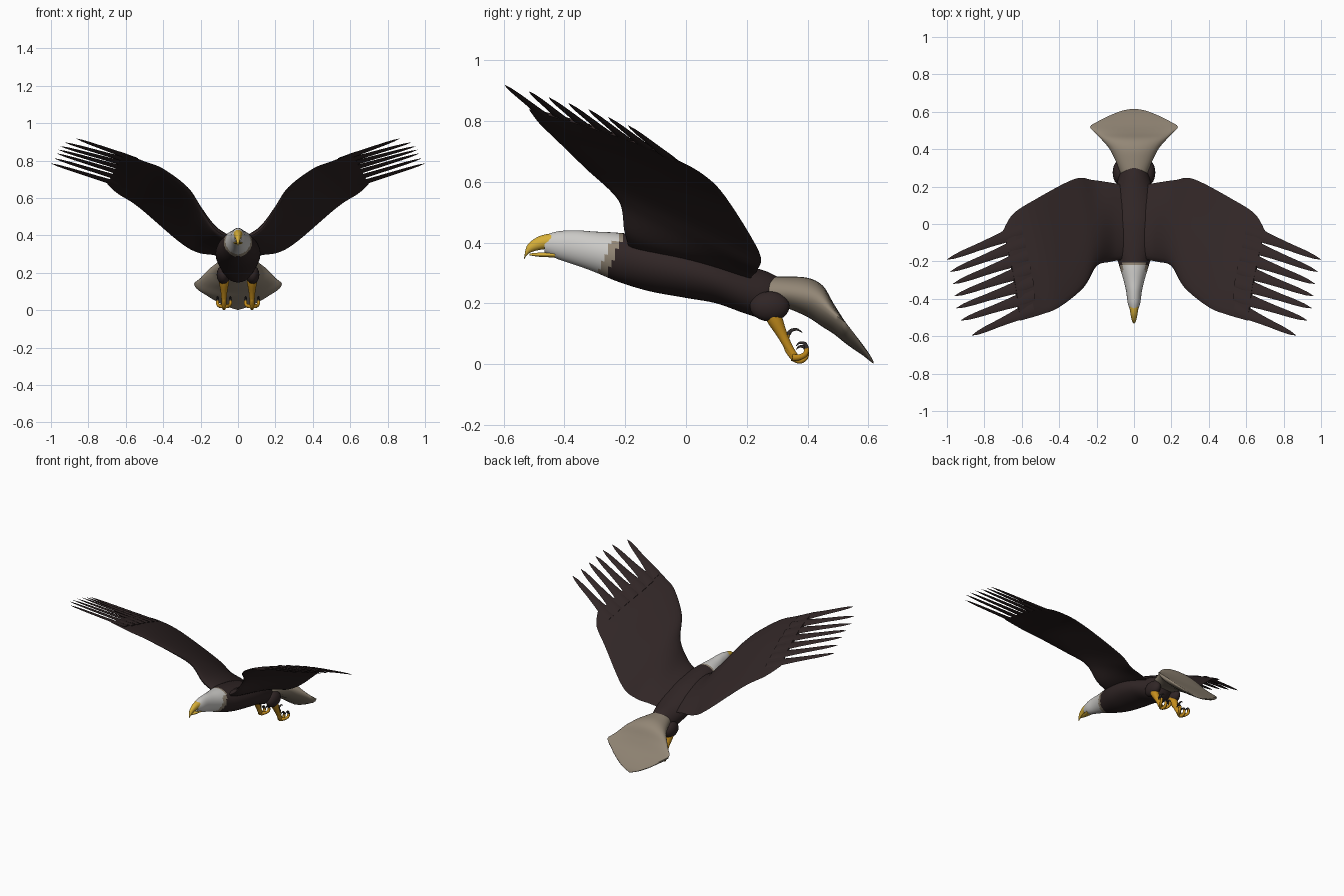
import bpy, bmesh, math
from mathutils import Vector as V

if "Cube" in bpy.data.objects:
    bpy.data.objects.remove(bpy.data.objects["Cube"])


def mat(name, r, g, b):
    m = bpy.data.materials.new(name)
    m.diffuse_color = (r, g, b, 1)
    m.use_nodes = True
    m.node_tree.nodes["Principled BSDF"].inputs["Base Color"].default_value = m.diffuse_color
    return m


BROWN = mat("dark brown", .03, .019, .019)
WHITE = mat("white", .6, .59, .57)
TAN = mat("tan", .29, .24, .18)
YELLOW = mat("beak yellow", .68, .43, .04)
ORANGE = mat("leg orange", .56, .27, .012)
DARK = mat("talon grey", .03, .026, .026)


def smooth_rows(rows, k):
    """Catmull-Rom interpolation of rows of numbers."""
    out = []
    for i in range(len(rows) - 1):
        a, b, c, d = (rows[max(0, i - 1)], rows[i], rows[i + 1], rows[min(len(rows) - 1, i + 2)])
        for j in range(k):
            t = j / k
            out.append([.5 * (2 * q + (r - p) * t + (2 * p - 5 * q + 4 * r - s) * t * t
                              + (3 * q - p - 3 * r + s) * t ** 3) for p, q, r, s in zip(a, b, c, d)])
    return out + [list(rows[-1])]


def loft(name, rings, mats, rule=None, mirror=False, angle=60):
    """Skin a list of point rings, with capped ends."""
    bm = bmesh.new()
    vs = [[bm.verts.new(p) for p in r] for r in rings]
    n = len(vs[0])
    for a, b in zip(vs, vs[1:]):
        for i in range(n):
            bm.faces.new((a[i], a[(i + 1) % n], b[(i + 1) % n], b[i]))
    bm.faces.new(vs[0])
    bm.faces.new(vs[-1])
    bmesh.ops.recalc_face_normals(bm, faces=bm.faces)
    for f in bm.faces:
        f.smooth = True
        if rule:
            f.material_index = rule(f.calc_center_median())
    me = bpy.data.meshes.new(name)
    bm.to_mesh(me)
    bm.free()
    for m in mats:
        me.materials.append(m)
    me.set_sharp_from_angle(angle=math.radians(angle))
    ob = bpy.data.objects.new(name, me)
    bpy.context.collection.objects.link(ob)
    if mirror:
        ob.modifiers.new("mirror", 'MIRROR').use_mirror_merge = False
    return ob


def circle(n):
    return [(math.cos(2 * math.pi * i / n), math.sin(2 * math.pi * i / n)) for i in range(n)]


def along_y(rows, n=28):
    """Oval rings from rows of (y, half width, top z, bottom z)."""
    return [[(w * c, y, (t + b) / 2 + (t - b) / 2 * s) for c, s in circle(n)] for y, w, t, b in rows]


def tube(name, rows, m, n=10):
    """Tube through rows of (x, y, z, radius), bending mostly in the side plane."""
    rows = smooth_rows(rows, 5)
    rings = []
    for i, (x, y, z, r) in enumerate(rows):
        p, q = rows[max(0, i - 1)], rows[min(len(rows) - 1, i + 1)]
        t = V((0, q[1] - p[1], q[2] - p[2])).normalized()
        nrm = V((0, -t.z, t.y))
        rings.append([V((x, y, z)) + V((1, 0, 0)) * r * c + nrm * r * s for c, s in circle(n)])
    return loft(name, rings, [m], mirror=True)


# body and head: white hood, tan collar, brown trunk
def hood(c):
    edge = -.215 - (.43 - c.z) * .42
    return 0 if c.y < edge - .02 * (c.z < .4) else 1 if c.y < edge + .012 else 2


body = [(-.465, .02, .424, .366), (-.42, .034, .437, .345), (-.36, .042, .44, .325),
        (-.3, .056, .436, .303), (-.22, .08, .432, .27), (-.12, .108, .42, .24),
        (0, .12, .395, .218), (.1, .115, .36, .2), (.2, .095, .325, .165),
        (.27, .075, .303, .15), (.33, .04, .27, .2)]
loft("body", along_y(smooth_rows(body, 7), 36), [WHITE, TAN, BROWN], hood)

# hooked upper beak and lower beak
loft("upper_beak", along_y(smooth_rows([(-.44, .025, .431, .381), (-.48, .019, .422, .376),
     (-.51, .013, .404, .368), (-.525, .008, .385, .356), (-.532, .002, .352, .345)], 5), 16), [YELLOW])
loft("lower_beak", along_y(smooth_rows([(-.43, .024, .368, .351), (-.48, .015, .367, .353),
     (-.515, .003, .364, .358)], 5), 16), [YELLOW])

# tail: rows of (y, half width, edge z, top z, bottom z)
tail = [(.265, .07, .235, .288, .2), (.33, .095, .235, .288, .185), (.4, .13, .22, .284, .155),
        (.45, .172, .19, .258, .122), (.485, .205, .165, .2, .1), (.52, .235, .14, .145, .072),
        (.55, .19, .105, .105, .05), (.58, .13, .062, .066, .03), (.605, .065, .028, .03, .01),
        (.616, .01, .008, .01, .002)]
rings = []
for y, w, e, t, b in smooth_rows(tail, 4):
    rings.append([(w * c, y, e + s * ((t - e) if s > 0 else (e - b))) for c, s in circle(28)])
loft("tail", rings, [TAN])

# wings: rows of leading edge xyz, trailing edge xyz, half thickness
wing = [(.06, -.19, .39, .06, .21, .28, .03), (.13, -.203, .44, .13, .222, .295, .03),
        (.2, -.225, .545, .22, .235, .31, .025), (.27, -.34, .655, .32, .24, .37, .02),
        (.4, -.445, .755, .53, .13, .55, .014), (.5, -.485, .795, .645, .055, .625, .011),
        (.61, -.517, .838, .7, -.035, .675, .007)]
UP = V((-.5, .3, .8)).normalized()
rings = []
for r in smooth_rows(wing, 6):
    le, te, th = V(r[:3]), V(r[3:6]), r[6]
    ring = []
    for c, s in circle(28):
        k = (1 - c) / 2
        ring.append(le.lerp(te, k) + UP * (.06 * k * (1 - k) + th * s * (1.25 - .8 * k)))
    rings.append(ring)
loft("wing", rings, [BROWN], mirror=True)

# seven separate flight feathers at each wing tip
tips = [(.865, -.595, .918), (.925, -.515, .897), (.95, -.45, .877), (.96, -.385, .858),
        (.968, -.32, .838), (.982, -.255, .812), (1, -.19, .785)]
LE, TE = V(wing[-1][:3]), V(wing[-1][3:6])
chord = (TE - LE).normalized()
for i, tip in enumerate(tips):
    u = (i + .5) / 7
    base, tip = LE.lerp(TE, u) + UP * .06 * u * (1 - u), V(tip)
    rings = []
    for t, w in [(-.3, .03), (0, .034), (.2, .027), (.45, .021), (.7, .017), (.88, .011), (1, .001)]:
        p = base.lerp(tip, t)
        rings.append([p + chord * w * c + UP * min(.006, w * .3) * s for c, s in circle(8)])
    loft("flight_feather_%d" % (i + 1), rings, [BROWN], mirror=True)

# feathered thighs
loft("thigh", [[(.078 + .036 * math.sin(a) * c, .275 - .065 * math.cos(a), .19 + .05 * math.sin(a) * s)
     for c, s in circle(18)] for a in [.05 + i * (math.pi - .1) / 12 for i in range(13)]],
     [BROWN], mirror=True)

# legs
tube("leg", [(.075, .275, .185, .03), (.075, .293, .145, .026), (.075, .315, .1, .018),
             (.075, .338, .055, .014), (.075, .36, .02, .013)], ORANGE, 14)

# three curled front toes with talons
for i, dx in enumerate((-.034, 0, .034)):
    x, lift = .075 + dx, .012 * abs(dx) / .034
    tube("toe_%d" % (i + 1), [(.075 + dx * .2, .35, .022, .012), (.075 + dx * .7, .374, .011 + lift, .01),
         (x, .393, .022 + lift, .009), (x, .397, .042 + lift, .008)], ORANGE)
    tube("talon_%d" % (i + 1), [(x, .397, .04 + lift, .0085), (x, .39, .056 + lift, .006),
         (x, .373, .058 + lift, .004), (x, .362, .048 + lift, .001)], DARK)

# hind toe curling upward with its talon
tube("hind_toe", [(.075, .355, .02, .011), (.075, .334, .048, .01), (.075, .328, .075, .009),
                  (.075, .336, .098, .008)], ORANGE)
tube("hind_talon", [(.075, .334, .096, .0085), (.075, .347, .111, .006), (.075, .366, .114, .004),
                    (.075, .382, .104, .001)], DARK)
